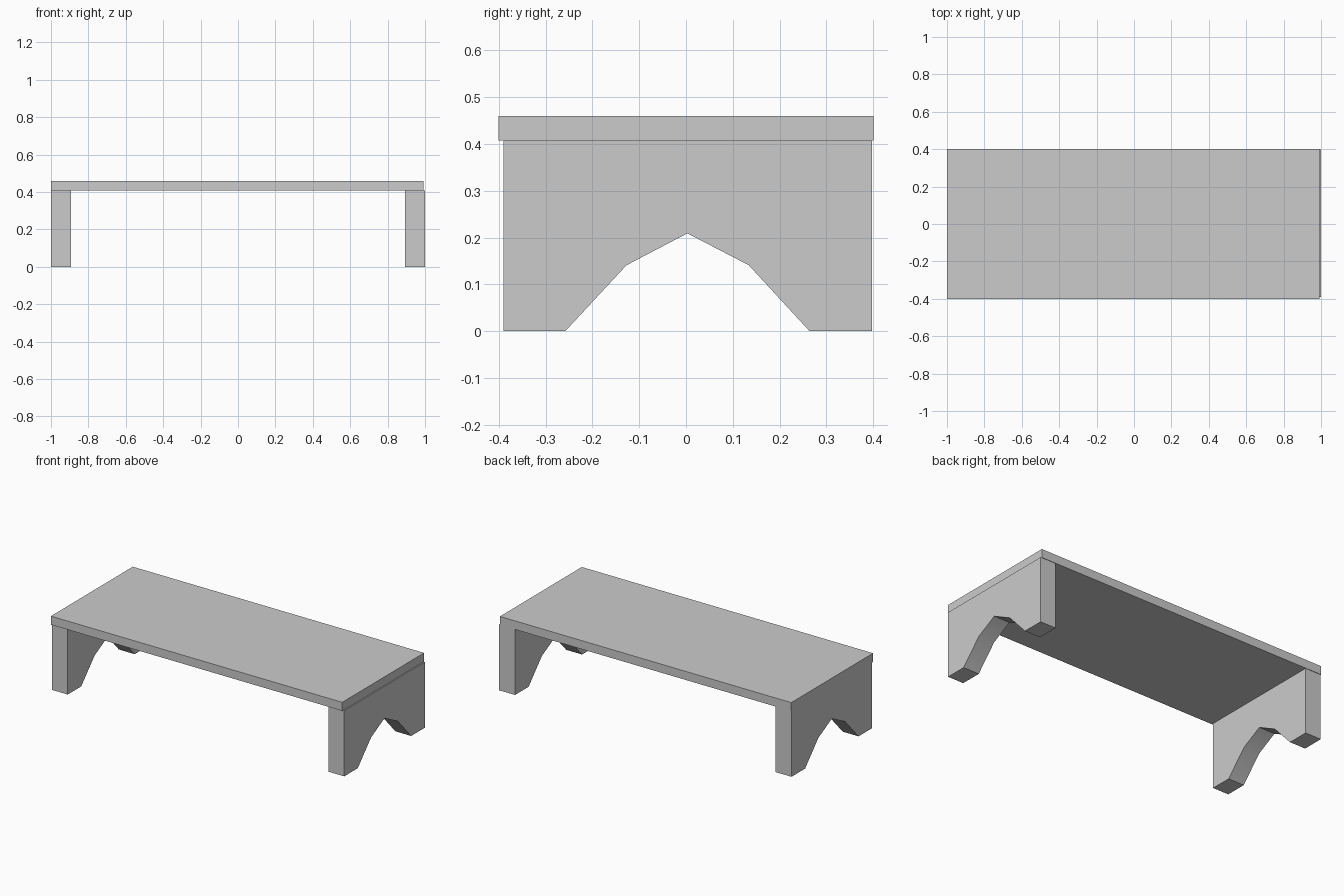
import bpy, bmesh, math

if "Cube" in bpy.data.objects:
    bpy.data.objects.remove(bpy.data.objects["Cube"])

Y0, Y1 = -0.39, 0.397      # leg depth range
LEG_TOP, TOP = 0.407, 0.46


def prism(name, profile, x0, x1):
    """Extrude a (y, z) profile along x."""
    bm = bmesh.new()
    face = bm.faces.new([bm.verts.new((x0, y, z)) for y, z in profile])
    ext = bmesh.ops.extrude_face_region(bm, geom=[face])
    moved = [v for v in ext["geom"] if isinstance(v, bmesh.types.BMVert)]
    bmesh.ops.translate(bm, verts=moved, vec=(x1 - x0, 0, 0))
    bmesh.ops.recalc_face_normals(bm, faces=bm.faces)
    mesh = bpy.data.meshes.new(name)
    bm.to_mesh(mesh)
    bm.free()
    ob = bpy.data.objects.new(name, mesh)
    bpy.context.collection.objects.link(ob)
    bpy.ops.object.select_all(action='DESELECT')
    ob.select_set(True)
    bpy.context.view_layer.objects.active = ob
    bpy.ops.object.shade_smooth_by_angle(angle=math.radians(30))
    return ob


# Flat top slab
prism("bench_top", [(-0.4, LEG_TOP), (0.4, LEG_TOP), (0.4, TOP), (-0.4, TOP)], -1.0, 0.993)

# End panels with a faceted arch cut into the bottom
arch = [(-0.258, 0), (-0.127, 0.141), (0.003, 0.209), (0.134, 0.141), (0.264, 0)]
panel = [(Y0, 0)] + arch + [(Y1, 0), (Y1, LEG_TOP), (Y0, LEG_TOP)]
for name, x0, x1 in (("left_leg", -1.0, -0.892), ("right_leg", 0.892, 1.0)):
    prism(name, panel, x0, x1)
